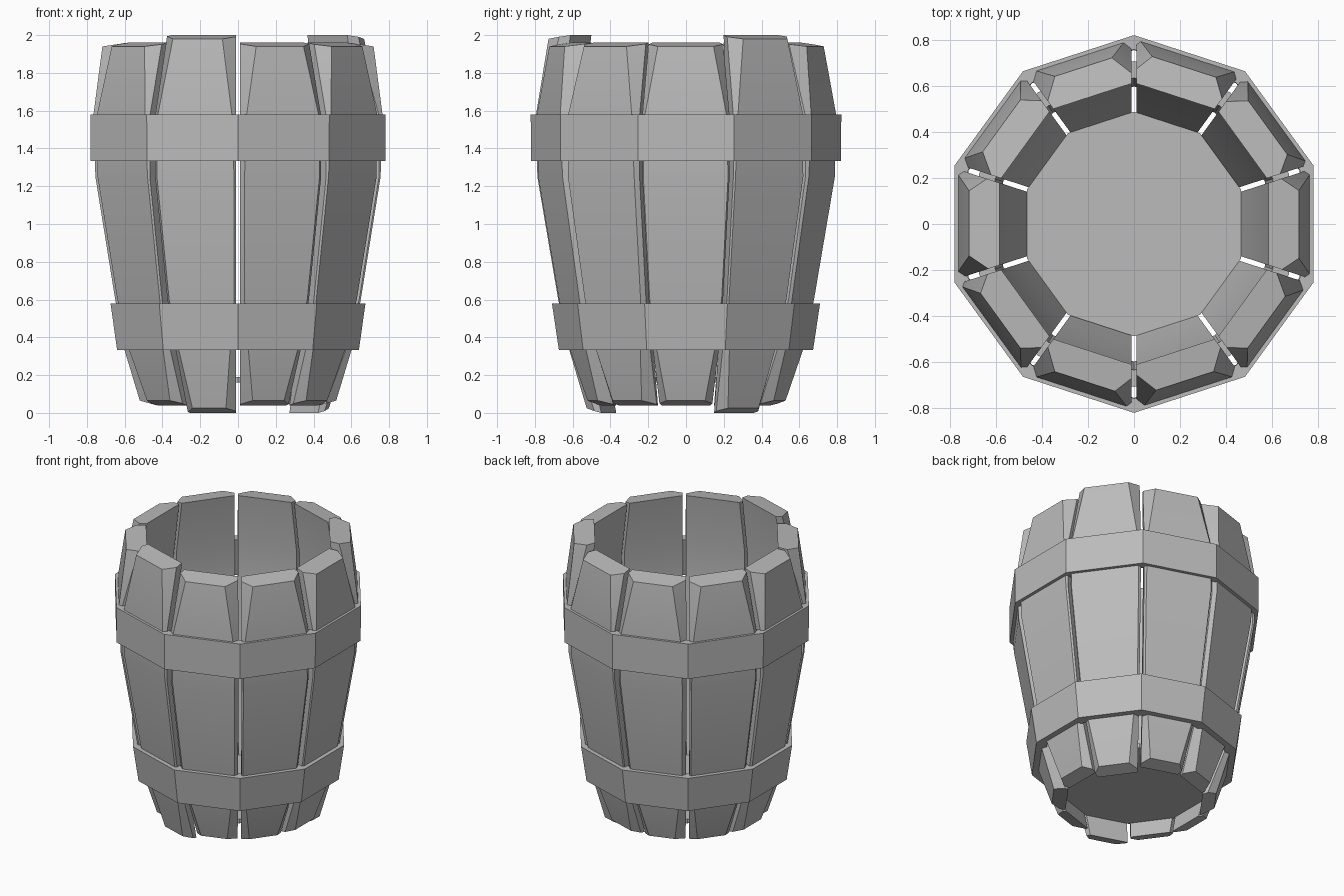
import bpy, bmesh, math, random
from mathutils import Matrix

random.seed(4)
old = bpy.data.objects.get("Cube")
if old:
    bpy.data.objects.remove(old)

SIDES = 10
STEP = math.tau / SIDES
TAN = math.tan(STEP / 2)

grey = bpy.data.materials.new("plain_grey")
GREY = (0.5, 0.5, 0.5, 1)
grey.diffuse_color = GREY
grey.use_nodes = True
grey.node_tree.nodes["Principled BSDF"].inputs["Base Color"].default_value = GREY


def finish(bm, name):
    bmesh.ops.recalc_face_normals(bm, faces=bm.faces)
    mesh = bpy.data.meshes.new(name)
    bm.to_mesh(mesh)
    bm.free()
    mesh.materials.append(grey)
    obj = bpy.data.objects.new(name, mesh)
    bpy.context.collection.objects.link(obj)
    bpy.ops.object.select_all(action="DESELECT")
    obj.select_set(True)
    bpy.context.view_layer.objects.active = obj
    bpy.ops.object.shade_smooth_by_angle(angle=math.radians(28))
    return obj


def loft(bm, rings, closed=False):
    """Bridge rings of equal length; cap the ends or join last to first."""
    loops = [[bm.verts.new(p) for p in ring] for ring in rings]
    pairs = list(zip(loops, loops[1:]))
    if closed:
        pairs.append((loops[-1], loops[0]))
    for a, b in pairs:
        for i in range(len(a)):
            j = (i + 1) % len(a)
            bm.faces.new((a[i], a[j], b[j], b[i]))
    if not closed:
        bm.faces.new(loops[0])
        bm.faces.new(loops[-1])


# Stave sections: outer height, inner height, outer radius, inner radius, corner cut
STAVE = [
    (0.065, 0.04, 0.52, 0.43, 0.045),
    (0.33, 0.33, 0.60, 0.50, 0.022),
    (0.60, 0.60, 0.65, 0.55, 0.0),
    (1.25, 1.25, 0.755, 0.635, 0.0),
    (1.58, 1.58, 0.765, 0.64, 0.012),
    (1.94, 1.96, 0.718, 0.585, 0.065),
]


def stave(index, extra):
    def side_cut():
        return random.uniform(0.006, 0.03)
    left, right = side_cut(), side_cut()
    rings = []
    for n, (zo, zi, ro, ri, cut) in enumerate(STAVE):
        shift = extra * {0: -1, len(STAVE) - 1: 1}.get(n, 0)
        zo, zi = zo + shift, zi + shift
        gap = 0.011
        cl, cr = cut + left, cut + right
        wi = ri * TAN - gap

        def shoulder(c):
            r = ro - c
            t = (r - ri) / (ro - ri)
            return r, r * TAN - gap, zi + (zo - zi) * t
        rl, wl, zl = shoulder(cl)
        rr, wr, zr = shoulder(cr)
        wo = ro * TAN - gap
        rings.append([(ri, -wi, zi), (rr, -wr, zr), (ro, cr - wo, zo),
                      (ro, wo - cl, zo), (rl, wl, zl), (ri, wi, zi)])
    bm = bmesh.new()
    loft(bm, rings)
    bm.transform(Matrix.Rotation(index * STEP, 4, "Z"))
    finish(bm, f"stave_{index + 1}")


# Two staves stand proud at both ends
for k in range(SIDES):
    stave(k, 0.04 if k in (1, 7) else 0.0)


def ring(radius, z):
    r = radius / math.cos(STEP / 2)
    return [(r * math.cos((k + 0.5) * STEP), r * math.sin((k + 0.5) * STEP), z)
            for k in range(SIDES)]


# Hoops, faceted with corners over the gaps
def hoop(name, z0, z1, r0, r1, thick):
    bm = bmesh.new()
    loft(bm, [ring(r0, z0), ring(r1, z1), ring(r1 - thick, z1), ring(r0 - thick, z0)], True)
    finish(bm, name)


hoop("lower_hoop", 0.333, 0.58, 0.64, 0.675, 0.07)
hoop("upper_hoop", 1.333, 1.58, 0.78, 0.782, 0.06)

# Recessed floor panel
floor = bmesh.new()
loft(floor, [ring(0.465, 0.16), ring(0.465, 0.19)])
finish(floor, "floor_panel")
